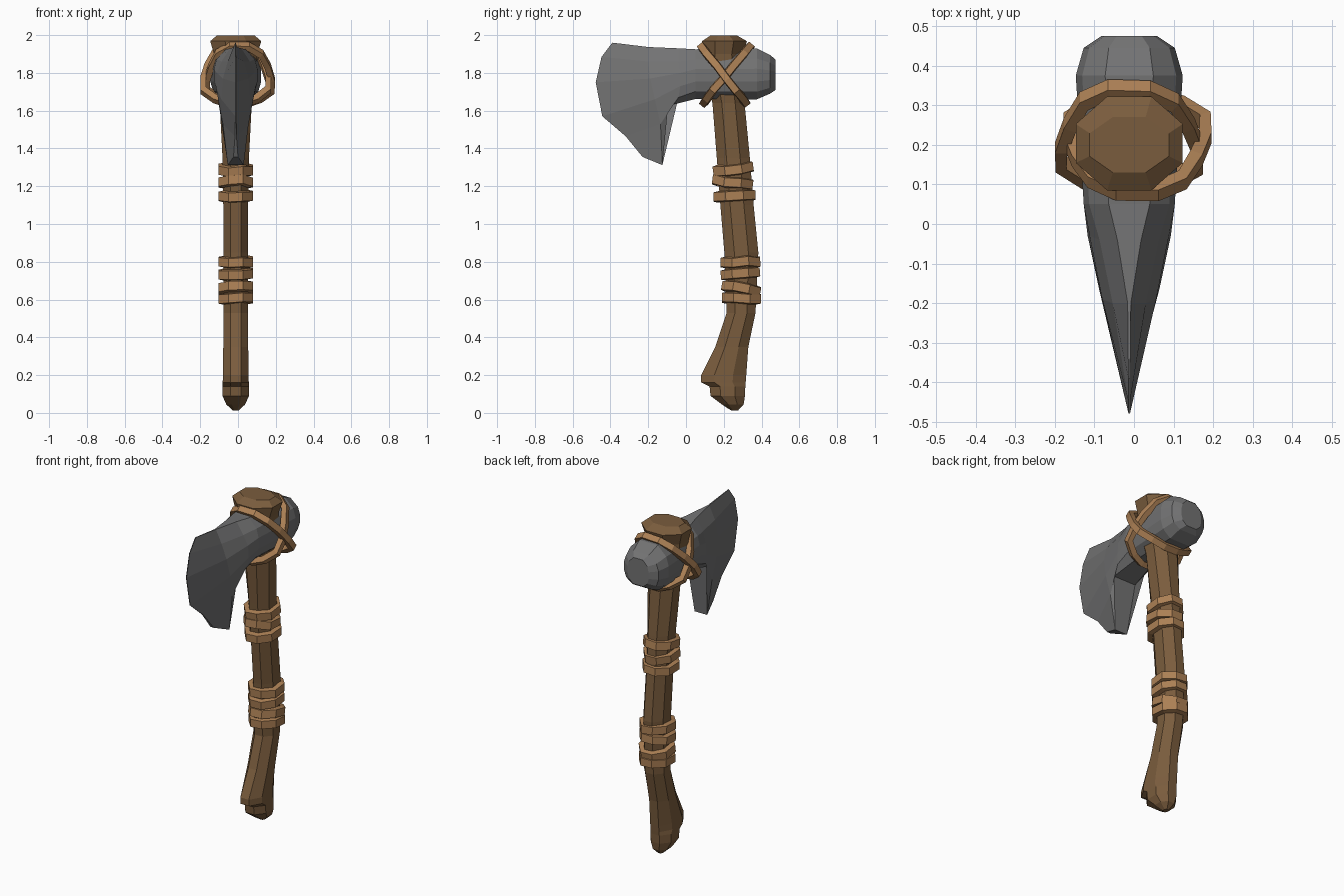
import bpy, bmesh, math, random
from mathutils import Vector

if "Cube" in bpy.data.objects:
    bpy.data.objects.remove(bpy.data.objects["Cube"])

random.seed(4)
CX = -0.012  # the shaft and head sit slightly off centre


def material(name, rgb):
    m = bpy.data.materials.new(name)
    m.diffuse_color = (*rgb, 1)
    m.use_nodes = True
    m.node_tree.nodes["Principled BSDF"].inputs["Base Color"].default_value = m.diffuse_color
    return m


WOOD = material("dark wood", (0.195, 0.108, 0.047))
STONE = material("grey stone", (0.17, 0.17, 0.172))
HIDE = material("tan hide strap", (0.41, 0.215, 0.09))


def loft(name, rings, mat, closed=False):
    """Skin a list of equal-length point rings; cap the ends unless closed."""
    bm = bmesh.new()
    vr = [[bm.verts.new(p) for p in r] for r in rings]
    n = len(vr[0])
    pairs = list(zip(vr, vr[1:])) + ([(vr[-1], vr[0])] if closed else [])
    for a, b in pairs:
        for i in range(n):
            j = (i + 1) % n
            bm.faces.new((a[i], a[j], b[j], b[i]))
    if not closed:
        bm.faces.new(vr[0])
        bm.faces.new(vr[-1])
    bmesh.ops.recalc_face_normals(bm, faces=bm.faces)
    me = bpy.data.meshes.new(name)
    bm.to_mesh(me)
    bm.free()
    me.materials.append(mat)
    ob = bpy.data.objects.new(name, me)
    bpy.context.collection.objects.link(ob)
    return ob


# Handle: octagonal sections (z, front y, back y, half width in x)
sections = [
    (0.012, 0.24, 0.275, 0.015), (0.045, 0.19, 0.305, 0.05),
    (0.09, 0.13, 0.312, 0.07), (0.14, 0.125, 0.314, 0.07),
    (0.162, 0.08, 0.316, 0.069), (0.20, 0.08, 0.319, 0.068),
    (0.35, 0.155, 0.33, 0.066), (0.53, 0.215, 0.368, 0.066),
    (0.85, 0.203, 0.383, 0.066), (1.10, 0.182, 0.358, 0.066),
    (1.35, 0.163, 0.338, 0.07), (1.64, 0.14, 0.31, 0.085),
    (1.75, 0.115, 0.30, 0.10), (1.90, 0.09, 0.305, 0.115),
    (1.968, 0.085, 0.322, 0.135), (1.998, 0.13, 0.27, 0.10),
]
K = 1 / math.cos(math.pi / 8)
ANG = [math.pi / 8 + i * math.pi / 4 for i in range(8)]
loft("handle", [[(CX + hx * K * math.cos(a),
                  (y0 + y1) / 2 + (y1 - y0) / 2 * K * math.sin(a), z)
                 for a in ANG] for z, y0, y1, hx in sections], WOOD)


# Axe head: stations of six (y, z, half thickness) points from top to bottom
def body(y, zb, zt, w):
    return [(y, zt + (zb - zt) * f, w * g) for f, g in
            ((0, .45), (.2, .88), (.4, 1), (.65, 1), (.85, .88), (1, .5))]


stations = [
    body(0.475, 1.71, 1.87, 0.07),
    body(0.445, 1.69, 1.895, 0.115),
    body(0.375, 1.66, 1.93, 0.135),
    body(0.05, 1.662, 1.925, 0.115),
    # neck, beard line and cutting edge
    [(-.04, 1.93, .03), (-.04, 1.86, .075), (-.03, 1.80, .10),
     (-.03, 1.73, .105), (-.04, 1.67, .095), (-.095, 1.625, .075)],
    [(-.20, 1.937, .004), (-.20, 1.86, .042), (-.19, 1.77, .068),
     (-.165, 1.66, .076), (-.135, 1.53, .068), (-.125, 1.312, .042)],
    [(-.39, 1.96, .002), (-.447, 1.885, .002), (-.478, 1.75, .002),
     (-.443, 1.57, .002), (-.32, 1.465, .004), (-.23, 1.355, .012)],
]
loft("axe_head", [[(CX + w, y, z) for y, z, w in s] +
                  [(CX - w, y, z) for y, z, w in reversed(s)]
                  for s in stations], STONE)


# Straps: flat bands around a closed outline lying in a plane tilted about x
def strap(name, centre, tilt, outline, width, thick, wobble=0.0):
    c = Vector(centre)
    along = Vector((0, math.cos(tilt), math.sin(tilt)))
    normal = Vector((0, -math.sin(tilt), math.cos(tilt)))
    rings = []
    for x, s in outline:
        p = Vector((x, 0, 0)) + along * s
        out = p.normalized() * thick / 2
        up = normal * width / 2
        q = c + p + normal * random.uniform(-wobble, wobble)
        rings.append([q + out + up * .8, q + out - up * .8,
                      q - out - up, q - out + up])
    loft(name, rings, HIDE, closed=True)


# Grip wraps: (z, y, tilt, half y)
wraps = [(0.607, 0.294, 0.0, 0.09), (0.660, 0.292, -0.18, 0.09),
         (0.735, 0.288, 0.08, 0.09), (0.800, 0.288, 0.02, 0.091),
         (1.145, 0.257, 0.05, 0.097), (1.222, 0.247, -0.12, 0.094),
         (1.290, 0.250, 0.14, 0.093)]
for i, (z, y, tilt, hy) in enumerate(wraps):
    ring = [(0.078 * K * math.cos(a), hy * K * math.sin(a)) for a in ANG]
    strap(f"grip_wrap_{i + 1}", (CX, y, z), tilt, ring, 0.058, 0.03, 0.006)

# Crossed head bindings: half outline (x, fraction along the diagonal), mirrored
half = [(0.05, -1), (0.115, -.75), (0.15, -.3), (0.172, 0.15),
        (0.172, .55), (0.11, .85), (0.04, 1)]
for name, cy, dy, dz, cx in (("binding_front_high", 0.2, 0.118, -0.15, 0.008),
                             ("binding_back_high", 0.215, -0.125, -0.15, -0.012)):
    length = math.hypot(dy, dz)
    pts = [(x, s * length) for x, s in half]
    pts += [(-x, s) for x, s in reversed(pts)]
    strap(name, (cx, cy, 1.79), math.atan2(dz, dy), pts, 0.045, 0.032, 0.004)
